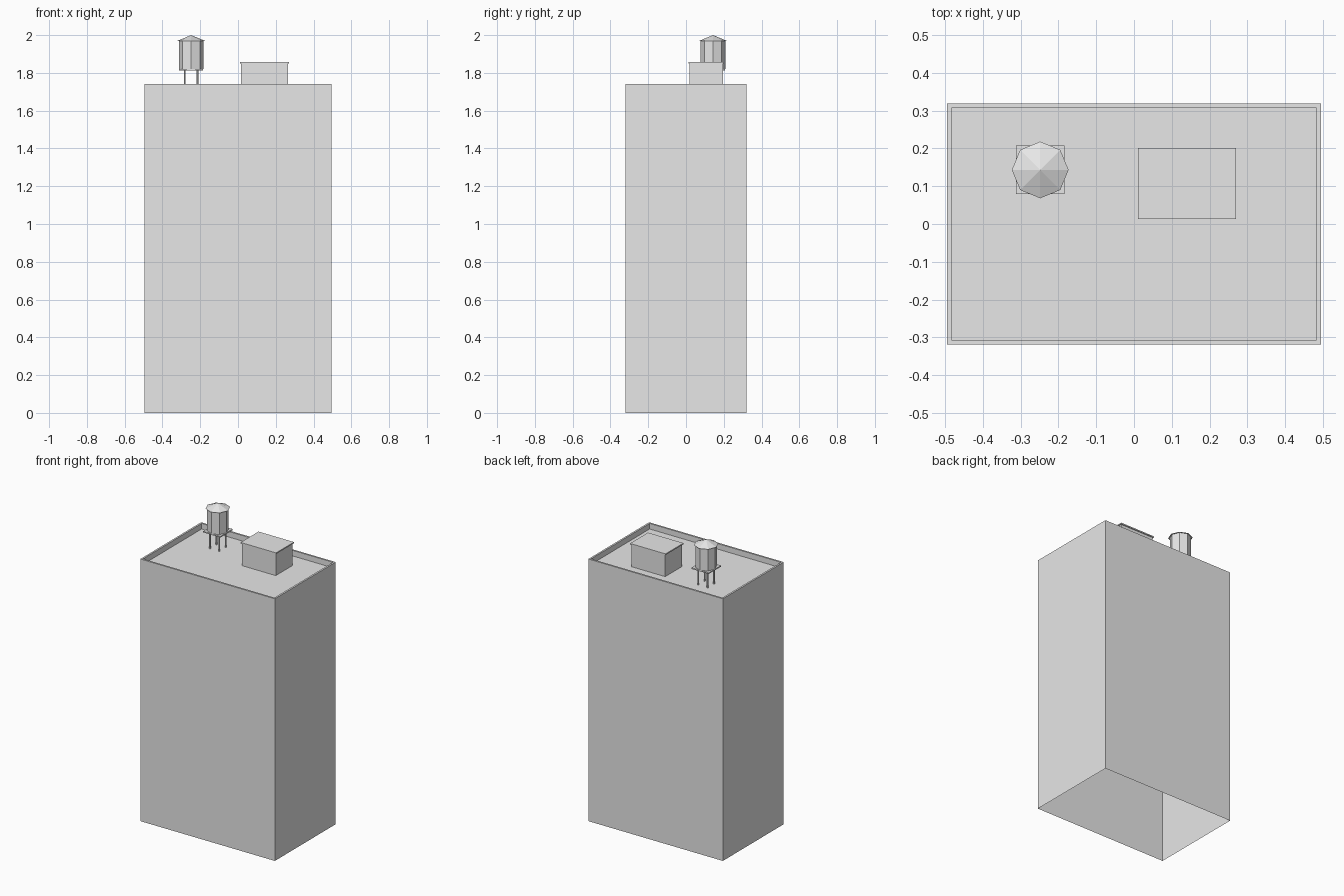
import bpy, bmesh
from mathutils import Matrix, Vector

if "Cube" in bpy.data.objects:
    bpy.data.objects.remove(bpy.data.objects["Cube"], do_unlink=True)

grey = bpy.data.materials.new("light_grey")
grey.use_nodes = True
grey.diffuse_color = (0.8, 0.8, 0.8, 1)
grey.node_tree.nodes["Principled BSDF"].inputs["Base Color"].default_value = (0.8, 0.8, 0.8, 1)


def finish(name, bm):
    bmesh.ops.recalc_face_normals(bm, faces=bm.faces)
    mesh = bpy.data.meshes.new(name)
    bm.to_mesh(mesh)
    bm.free()
    mesh.materials.append(grey)
    obj = bpy.data.objects.new(name, mesh)
    bpy.context.collection.objects.link(obj)
    return obj


def box(name, low, high):
    low, high = Vector(low), Vector(high)
    bm = bmesh.new()
    place = Matrix.Translation((low + high) / 2) @ Matrix.Diagonal((high - low).to_4d())
    bmesh.ops.create_cube(bm, size=1, matrix=place)
    return finish(name, bm)


def cone(name, x, y, z0, z1, r0, r1, sides=8):
    bm = bmesh.new()
    bmesh.ops.create_cone(bm, cap_ends=True, segments=sides, radius1=r0, radius2=r1,
                          depth=z1 - z0, matrix=Matrix.Translation((x, y, (z0 + z1) / 2)))
    return finish(name, bm)


# Building shell: open underneath, with a thin parapet around a sunken roof
HX, HY, TOP, ROOF, WALL = 0.494, 0.319, 1.74, 1.703, 0.012
bm = bmesh.new()
rings = []
for hx, hy, z in ((HX, HY, 0), (HX, HY, TOP),
                  (HX - WALL, HY - WALL, TOP), (HX - WALL, HY - WALL, ROOF)):
    rings.append([bm.verts.new((sx * hx, sy * hy, z))
                  for sx, sy in ((-1, -1), (1, -1), (1, 1), (-1, 1))])
for a, b in zip(rings, rings[1:]):
    for i in range(4):
        j = (i + 1) % 4
        bm.faces.new((a[i], a[j], b[j], b[i]))
bm.faces.new(rings[-1])
finish("building", bm)

# Stair house with a thin overhanging slab
box("stair_house", (0.016, 0.019, ROOF), (0.264, 0.195, 1.85))
box("stair_house_slab", (0.01, 0.013, 1.85), (0.27, 0.201, 1.858))

# Water tank on a square platform with four legs
TX, TY, PLATE = -0.248, 0.143, 0.064
for side, sx in (("left", 1), ("right", -1)):
    for end, sy in (("front", -1), ("back", 1)):
        cone(f"tank_leg_{end}_{side}", TX + sx * 0.034, TY + sy * 0.034,
             ROOF, 1.813, 0.005, 0.005)
box("tank_platform", (TX - PLATE, TY - PLATE, 1.813), (TX + PLATE, TY + PLATE, 1.821))
cone("tank_body", TX, TY, 1.821, 1.969, 0.065, 0.065)
cone("tank_roof", TX, TY, 1.969, 2.0, 0.075, 0)
